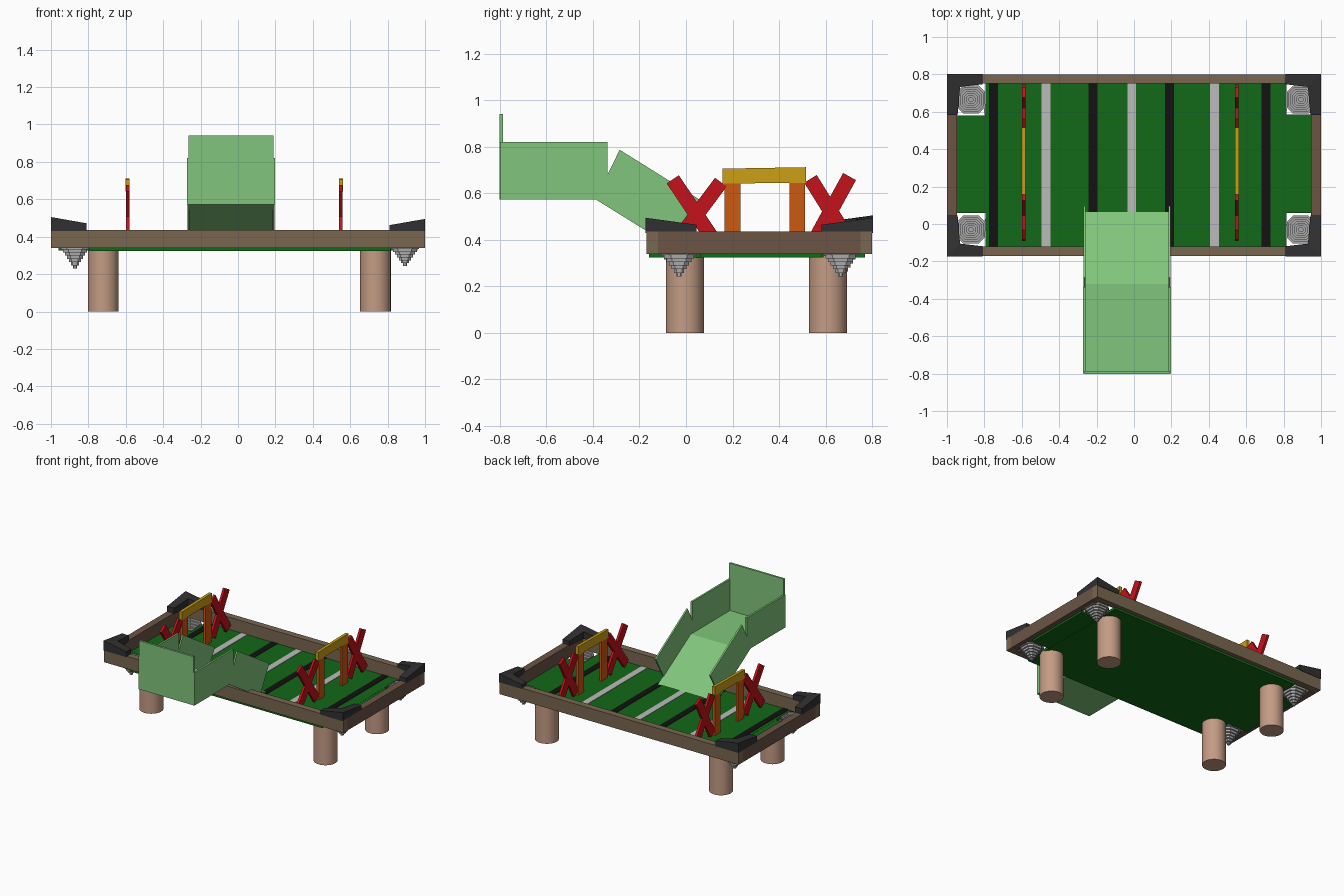
import bpy, bmesh, math
from mathutils import Vector

if "Cube" in bpy.data.objects:
    bpy.data.objects.remove(bpy.data.objects["Cube"])


def mat(name, r, g, b):
    m = bpy.data.materials.new(name)
    m.diffuse_color = (r, g, b, 1)
    m.use_nodes = True
    m.node_tree.nodes["Principled BSDF"].inputs["Base Color"].default_value = m.diffuse_color
    return m


WOOD = mat("wood", 0.19, 0.135, 0.08)
DARK_WOOD = mat("dark_wood", 0.15, 0.09, 0.06)
LEG = mat("leg_tan", 0.55, 0.33, 0.23)
FIELD = mat("field_green", 0.006, 0.14, 0.009)
BLACK = mat("black", 0.006, 0.006, 0.006)
CAP = mat("cap_black", 0.03, 0.03, 0.032)
WHITE = mat("white", 0.5, 0.5, 0.5)
NET = mat("net_grey", 0.4, 0.4, 0.4)
RED = mat("red", 0.55, 0.006, 0.01)
ORANGE = mat("orange", 0.6, 0.1, 0.006)
YELLOW = mat("yellow", 0.6, 0.35, 0.008)
CHUTE = mat("chute_green", 0.22, 0.56, 0.2)


def mesh_obj(name, verts, faces, m, fix=True):
    me = bpy.data.meshes.new(name)
    me.from_pydata([tuple(v) for v in verts], [], faces)
    if fix:
        bm = bmesh.new()
        bm.from_mesh(me)
        bmesh.ops.recalc_face_normals(bm, faces=bm.faces)
        bm.to_mesh(me)
        bm.free()
    me.materials.append(m)
    ob = bpy.data.objects.new(name, me)
    bpy.context.collection.objects.link(ob)
    return ob


def prism(name, pts, x0, x1, m):
    """Extrude a (y, z) outline along x."""
    n = len(pts)
    verts = [(x, y, z) for x in (x0, x1) for y, z in pts]
    faces = [tuple(range(n)), tuple(range(n, 2 * n))]
    faces += [(i, (i + 1) % n, n + (i + 1) % n, n + i) for i in range(n)]
    return mesh_obj(name, verts, faces, m)


def box(name, x0, x1, y0, y1, z0, z1, m):
    return prism(name, [(y0, z0), (y1, z0), (y1, z1), (y0, z1)], x0, x1, m)


def bar(name, a, b, w, x0, x1, m):
    """Straight slat of width w between two (y, z) points."""
    a, b = Vector(a), Vector(b)
    d = (b - a).normalized()
    n = Vector((-d.y, d.x)) * w / 2
    return prism(name, [a - n, b - n, b + n, a + n], x0, x1, m)


# Table frame
box("front_rail", -1, 1, -0.17, -0.12, 0.34, 0.435, WOOD)
box("back_rail", -1, 1, 0.75, 0.80, 0.34, 0.435, WOOD)
box("left_rail", -1, -0.947, -0.12, 0.75, 0.34, 0.435, DARK_WOOD)
box("right_rail", 0.947, 1, -0.12, 0.75, 0.34, 0.435, DARK_WOOD)

# Playing field with end tabs between the pockets
box("field", -0.795, 0.815, -0.16, 0.77, 0.323, 0.343, FIELD)
box("left_field_end", -0.96, -0.795, 0.06, 0.58, 0.325, 0.342, FIELD)
box("right_field_end", 0.815, 0.96, 0.06, 0.585, 0.325, 0.342, FIELD)

# Field stripes, alternating black and white
for i, x in enumerate((-0.75, -0.47, -0.22, -0.012, 0.19, 0.43, 0.707)):
    box("stripe", x - 0.024, x + 0.024, -0.12, 0.75, 0.342, 0.346,
        WHITE if i % 2 else BLACK)

# Legs
for x in (-0.72, 0.735):
    for y in (-0.005, 0.61):
        bpy.ops.mesh.primitive_cylinder_add(vertices=32, radius=0.082, depth=0.33,
                                            location=(x, y, 0.165))
        leg = bpy.context.object
        leg.name = "leg"
        leg.data.materials.append(LEG)
        bpy.ops.object.shade_smooth_by_angle(angle=math.radians(40))


def pocket_cap(sx, sy, cx, cy, top):
    """L-shaped cap, tallest at the table corner."""
    pts = [(0, 0, top), (0.19, 0, top - 0.033), (0.19, 0.056, top - 0.035),
           (0.07, 0.07, top - 0.012), (0.057, 0.22, top - 0.03), (0, 0.22, top - 0.03)]
    verts = [(cx - sx * a, cy - sy * b, h) for a, b, h in pts]
    verts += [(cx - sx * a, cy - sy * b, 0.43) for a, b, h in pts]
    faces = [(0, 1, 2, 3), (0, 3, 4, 5), (6, 7, 8, 9), (6, 9, 10, 11)]
    faces += [(i, (i + 1) % 6, 6 + (i + 1) % 6, 6 + i) for i in range(6)]
    mesh_obj("pocket_cap", verts, faces, CAP)


def pocket_net(cx, cy, tip):
    """Open stepped basket narrowing to a point."""
    steps, top, half = 7, 0.35, 0.075
    verts, faces = [], []
    for i in range(steps):
        r = half * (1 - i / steps)
        for z in (top - (top - tip) * i / steps, top - (top - tip) * (i + 1) / steps):
            c = r * 0.55
            verts += [(cx + x, cy + y, z) for x, y in
                      ((r, -c), (r, c), (c, r), (-c, r), (-r, c), (-r, -c), (-c, -r), (c, -r))]
    for k in range(2 * steps - 1):
        for j in range(8):
            a, b = k * 8 + j, k * 8 + (j + 1) % 8
            faces.append((a, b, b + 8, a + 8))
    faces.append(tuple(range(len(verts) - 8, len(verts))))
    mesh_obj("pocket_net", verts, faces, NET)


# Corner pockets
for sx, nx, top, tip in ((-1, -0.872, 0.505, 0.23), (1, 0.892, 0.495, 0.243)):
    for sy, cy, ny in ((-1, -0.175, -0.03), (1, 0.803, 0.665)):
        pocket_cap(sx, sy, sx, cy, top)
        pocket_net(nx, ny, tip)

# Barriers: a gate with crossed slats on each side
for x in (-0.59, 0.55):
    a, b = x - 0.009, x + 0.009
    for p, q in (((-0.057, 0.66), (0.145, 0.36)), ((0.15, 0.648), (-0.065, 0.36)),
                 ((0.535, 0.662), (0.72, 0.365)), ((0.703, 0.672), (0.535, 0.365))):
        bar("cross_slat", p, q, 0.063, a, b, RED)
    for y in (0.2, 0.478):
        box("gate_post", a, b, y - 0.034, y + 0.034, 0.34, 0.70, ORANGE)
    prism("gate_beam", [(0.157, 0.642), (0.515, 0.645), (0.515, 0.712), (0.157, 0.706)],
          x - 0.011, x + 0.011, YELLOW)

# Entry chute: upper tray and ramp down to the field
box("chute_floor", -0.265, 0.19, -0.80, -0.32, 0.573, 0.583, CHUTE)
box("chute_back_wall", -0.265, 0.19, -0.802, -0.787, 0.573, 0.94, CHUTE)
prism("ramp_floor", [(-0.39, 0.575), (-0.32, 0.583), (0.065, 0.35), (0.045, 0.343)],
      -0.265, 0.19, CHUTE)
for x in (-0.265, 0.19):
    box("tray_side_wall", x - 0.007, x + 0.007, -0.80, -0.338, 0.573, 0.82, CHUTE)
    prism("ramp_side_wall", [(-0.39, 0.575), (-0.02, 0.345), (0.095, 0.55), (-0.285, 0.787)],
          x - 0.006, x + 0.006, CHUTE)
